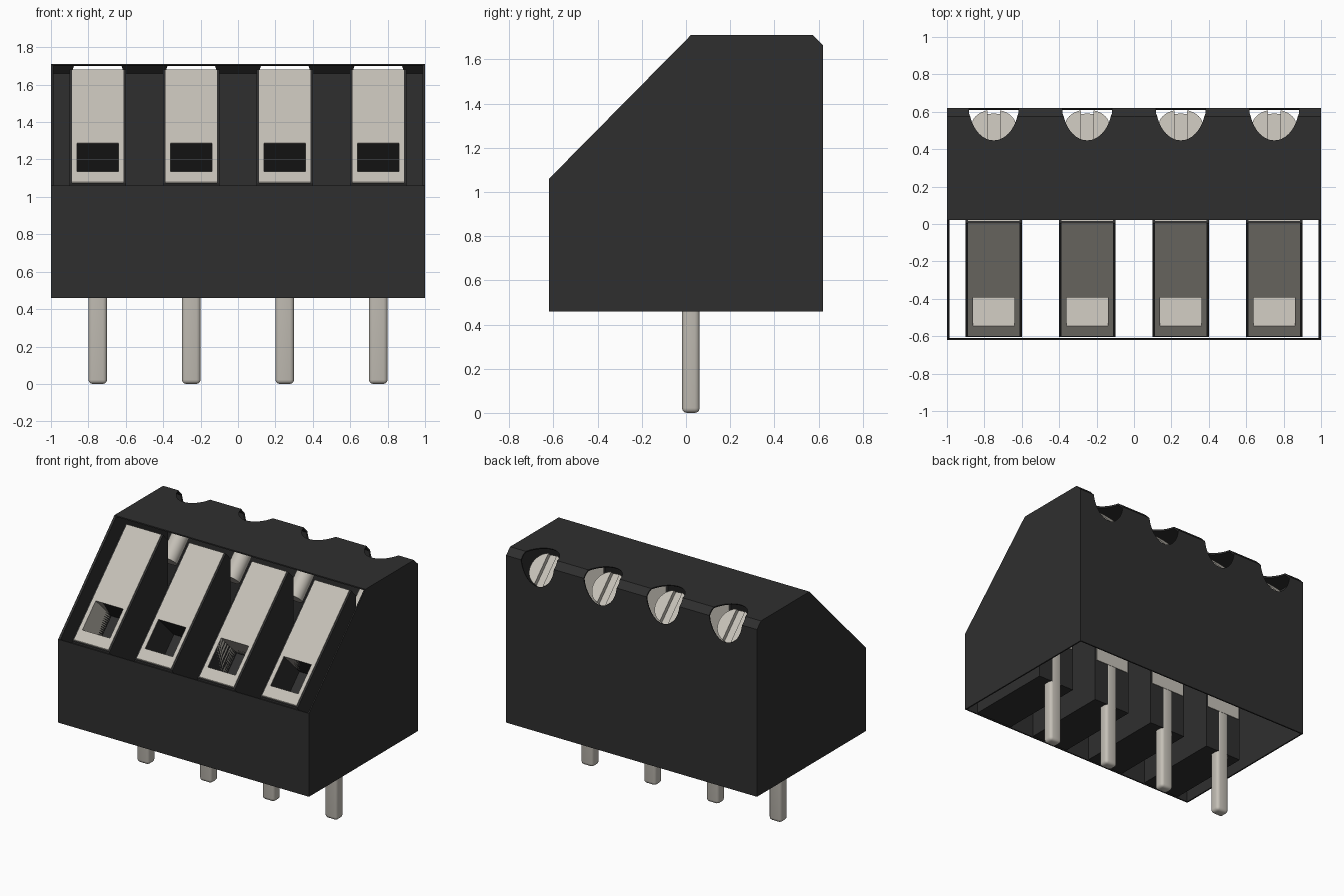
import bpy, bmesh, math
from mathutils import Matrix, Vector

if "Cube" in bpy.data.objects:
    bpy.data.objects.remove(bpy.data.objects["Cube"])


def material(name, rgb):
    m = bpy.data.materials.new(name)
    m.use_nodes = True
    m.diffuse_color = (*rgb, 1)
    bsdf = next(n for n in m.node_tree.nodes if n.type == 'BSDF_PRINCIPLED')
    bsdf.inputs["Base Color"].default_value = (*rgb, 1)
    bsdf.inputs["Roughness"].default_value = 0.6
    return m


BLACK = material("black plastic", (0.028, 0.028, 0.028))
METAL = material("pale metal", (0.56, 0.53, 0.475))


def finish(name, bm, mat):
    mesh = bpy.data.meshes.new(name)
    bm.to_mesh(mesh)
    bm.free()
    ob = bpy.data.objects.new(name, mesh)
    bpy.context.scene.collection.objects.link(ob)
    mesh.materials.append(mat)
    return ob


def prism(name, profile, x, half, mat, drop=()):
    """Extrude a (y, z) profile along x; drop lists the profile sides left open."""
    bm = bmesh.new()
    a = [bm.verts.new((x - half, y, z)) for y, z in profile]
    b = [bm.verts.new((x + half, y, z)) for y, z in profile]
    n = len(profile)
    sides = [bm.faces.new((a[i], a[(i + 1) % n], b[(i + 1) % n], b[i])) for i in range(n)]
    bm.faces.new(a)
    bm.faces.new(b)
    bmesh.ops.recalc_face_normals(bm, faces=bm.faces)
    bmesh.ops.delete(bm, geom=[sides[i] for i in drop], context='FACES_ONLY')
    return finish(name, bm, mat)


def solid(name, size, matrix, mat):
    bm = bmesh.new()
    bmesh.ops.create_cube(bm, size=1, matrix=matrix @ Matrix.Diagonal((*size, 1)))
    return finish(name, bm, mat)


def cylinder(name, r, depth, matrix, mat):
    bm = bmesh.new()
    bmesh.ops.create_cone(bm, cap_ends=True, segments=40, radius1=r, radius2=r,
                          depth=depth, matrix=matrix)
    return finish(name, bm, mat)


def bake(ob):
    """Apply all modifiers."""
    dg = bpy.context.evaluated_depsgraph_get()
    mesh = bpy.data.meshes.new_from_object(ob.evaluated_get(dg))
    ob.modifiers.clear()
    ob.data = mesh


def cut(ob, cutter):
    m = ob.modifiers.new("cut", 'BOOLEAN')
    m.operation = 'DIFFERENCE'
    m.solver = 'EXACT'
    m.object = cutter
    bake(ob)


def at(x, y, z, tilt=0):
    return Matrix.Translation((x, y, z)) @ Matrix.Rotation(tilt, 4, 'X')


QUARTER = math.pi / 4
COLUMNS = (-0.75, -0.25, 0.25, 0.75)

# Hollow housing, open along the slope and underneath
housing = prism("housing", [(-0.62, 0.46), (-0.62, 1.06), (0.022, 1.71), (0.575, 1.71),
                            (0.62, 1.665), (0.62, 0.46)], 0, 1.0, BLACK, drop=(1, 5))
wall = housing.modifiers.new("wall", 'SOLIDIFY')
wall.thickness = 0.01
wall.offset = -1
wall.use_even_offset = True
bake(housing)

for i, x in enumerate(COLUMNS, 1):
    # Screw access hole through the rear top edge
    hole = cylinder("screw_hole_cutter", 0.133, 0.5, at(x, 0.68, 1.755, -QUARTER), BLACK)
    cut(housing, hole)
    bpy.data.objects.remove(hole)

    # Black sleeve around the wire clamp
    sleeve = prism(f"sleeve_{i}", [(-0.605, 0.463), (-0.605, 1.07), (0.005, 1.68),
                                   (0.06, 1.62), (0.06, 0.463)], x, 0.15, BLACK)
    # Metal clamp face on the slope, just proud of the sleeve
    clamp = prism(f"clamp_{i}", [(-0.60, 1.08), (0.002, 1.682), (0.064, 1.62),
                                 (0.064, 0.78), (-0.30, 0.78), (-0.60, 0.90)], x, 0.137, METAL)
    # Wire entry running square to the slope
    entry = solid("wire_entry_cutter", (0.22, 0.215, 0.5), at(x, -0.468, 1.212, QUARTER), METAL)
    cut(clamp, entry)
    cutter_for_sleeve = entry
    cut(sleeve, cutter_for_sleeve)
    bpy.data.objects.remove(entry)

    # Tilted screw with a slotted head
    axis = Vector((0, 1, 1)).normalized()
    centre = Vector((x, 0.528, 1.593))
    c = centre - axis * 0.05
    screw = cylinder(f"screw_head_{i}", 0.118, 0.1, at(*c, -QUARTER), METAL)
    slot = solid("slot_cutter", (0.065, 0.4, 0.06), at(*centre, -QUARTER), METAL)
    cut(screw, slot)
    bpy.data.objects.remove(slot)
    c = centre - axis * 0.22
    shaft = cylinder(f"screw_shaft_{i}", 0.06, 0.26, at(*c, -QUARTER), METAL)

    # Solder pin with softened edges and tip
    pin = solid(f"pin_{i}", (0.1, 0.08, 1.6), at(x, 0.022, 0.8), METAL)
    bevel = pin.modifiers.new("bevel", 'BEVEL')
    bevel.width = 0.022
    bevel.segments = 3
    bake(pin)

    # Smooth the round parts
    bpy.ops.object.select_all(action='DESELECT')
    for ob in (screw, shaft, pin):
        ob.select_set(True)
    bpy.context.view_layer.objects.active = screw
    bpy.ops.object.shade_smooth_by_angle(angle=math.radians(35))
